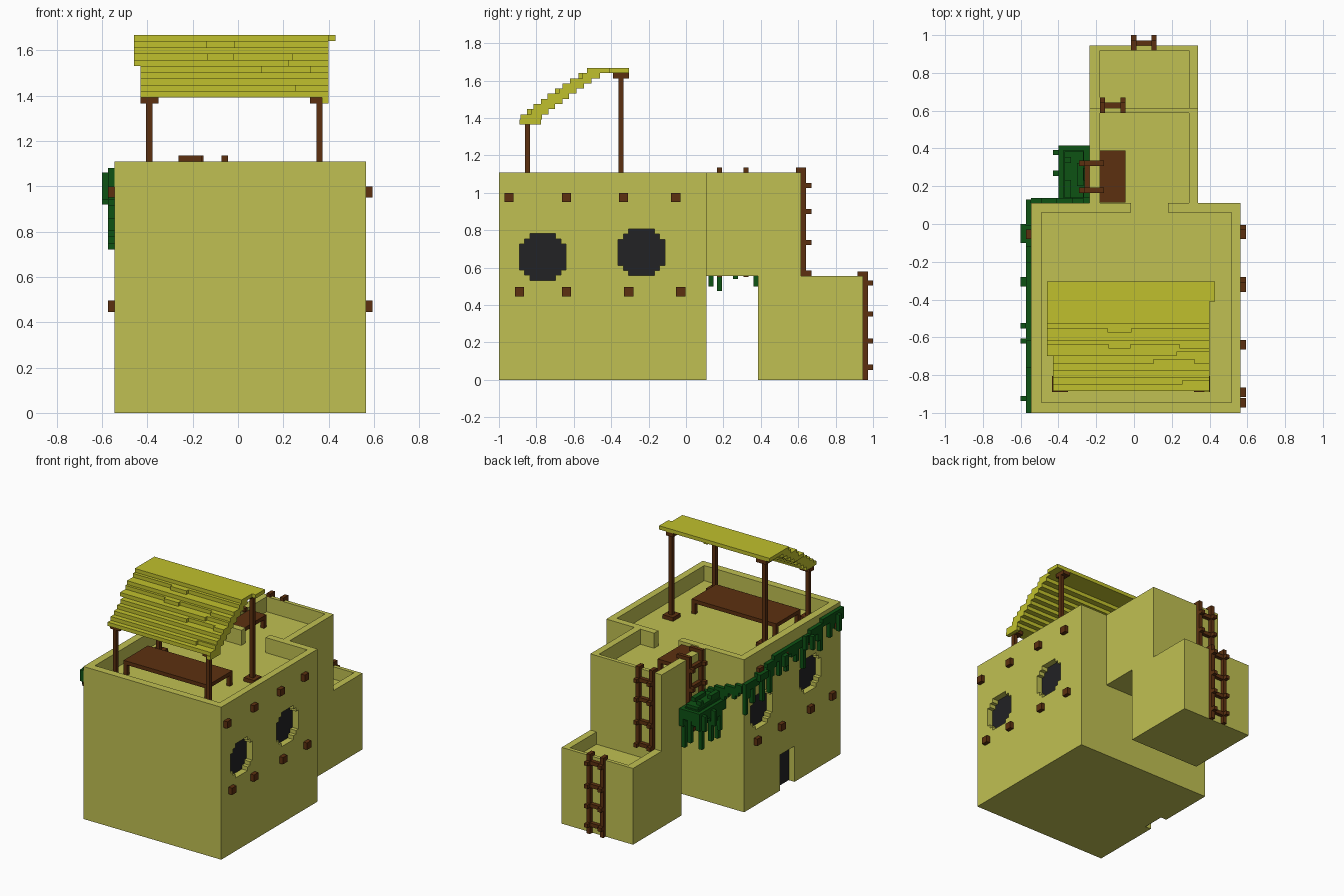
import bpy, bmesh, math, random
from mathutils import Vector

random.seed(4)
if "Cube" in bpy.data.objects:
    bpy.data.objects.remove(bpy.data.objects["Cube"], do_unlink=True)

V = 0.0277  # block unit


def material(name, rgb):
    m = bpy.data.materials.new(name)
    m.use_nodes = True
    m.diffuse_color = (*rgb, 1)
    b = m.node_tree.nodes["Principled BSDF"]
    b.inputs["Base Color"].default_value = (*rgb, 1)
    b.inputs["Roughness"].default_value = 0.9
    return m


SAND = material("sandstone", (0.527, 0.527, 0.084))
STRAW = material("straw", (0.527, 0.527, 0.026))
WOOD = material("dark wood", (0.107, 0.030, 0.005))
LEAF = material("ivy green", (0.004, 0.084, 0.007))
DARK = material("dark opening", (0.016, 0.016, 0.018))


def finish(name, bm, mat):
    bmesh.ops.recalc_face_normals(bm, faces=bm.faces)
    me = bpy.data.meshes.new(name)
    bm.to_mesh(me)
    bm.free()
    ob = bpy.data.objects.new(name, me)
    bpy.context.collection.objects.link(ob)
    if mat:
        me.materials.append(mat)
    return ob


def boxes(name, mat, items):
    """One object made of boxes given as (x0, x1, y0, y1, z0, z1)."""
    bm = bmesh.new()
    for x0, x1, y0, y1, z0, z1 in items:
        vs = bmesh.ops.create_cube(bm, size=1)["verts"]
        for v in vs:
            v.co = Vector(((x0 + x1) / 2 + v.co.x * (x1 - x0),
                           (y0 + y1) / 2 + v.co.y * (y1 - y0),
                           (z0 + z1) / 2 + v.co.z * (z1 - z0)))
    return finish(name, bm, mat)


def stepped_disc(name, mat, x0, x1, cy, cz):
    """Blocky round prism lying along x."""
    quarter = [(4.5, 2.5), (3.5, 2.5), (3.5, 3.5), (2.5, 3.5), (2.5, 4.5)]
    pts = []
    for k in range(4):
        c, s = round(math.cos(k * math.pi / 2)), round(math.sin(k * math.pi / 2))
        pts += [(cy + (a * c - b * s) * V, cz + (a * s + b * c) * V) for a, b in quarter]
    bm = bmesh.new()
    f = bm.faces.new([bm.verts.new((x0, y, z)) for y, z in pts])
    ext = bmesh.ops.extrude_face_region(bm, geom=[f])["geom"]
    bmesh.ops.translate(bm, vec=(x1 - x0, 0, 0),
                        verts=[g for g in ext if isinstance(g, bmesh.types.BMVert)])
    return finish(name, bm, mat)


def carve(ob, cutters):
    for c in cutters:
        c.hide_render = True
        m = ob.modifiers.new("carve", 'BOOLEAN')
        m.operation, m.solver, m.object = 'DIFFERENCE', 'EXACT', c
        with bpy.context.temp_override(object=ob, active_object=ob):
            bpy.ops.object.modifier_apply(modifier=m.name)
        bpy.data.objects.remove(c, do_unlink=True)


def cut_box(*b):
    return boxes("cutter", None, [b])


# Main building with sunken roof terrace, round windows and a doorway
X0, X1, Y1, TOP, FLOOR, DEEP = -0.545, 0.565, 0.11, 1.11, 1.0, 0.05
windows = [(1, -0.766, 0.657), (1, -0.238, 0.682), (-1, -0.09, 0.675), (-1, -0.65, 0.722)]
main = boxes("main_building", SAND, [(X0, X1, -1, Y1, 0, TOP)])
cutters = [cut_box(-0.49, 0.515, -0.945, 0.06, FLOOR, 1.3),
           cut_box(-0.015, 0.18, 0.03, 0.2, FLOOR, 1.3),
           cut_box(X0 - 0.1, X0 + DEEP, -0.47, -0.305, -0.1, 0.26)]
for side, y, z in windows:
    a, b = (X1 - DEEP, X1 + 0.1) if side > 0 else (X0 - 0.1, X0 + DEEP)
    cutters.append(stepped_disc("cutter", None, a, b, y, z))
carve(main, cutters)
for i, (side, y, z) in enumerate(windows):
    a = X1 - DEEP if side > 0 else X0 + DEEP
    stepped_disc(f"window_pane_{i + 1}", DARK, a - 0.004, a + 0.004, y, z)
boxes("door_panel", DARK, [(X0 + DEEP - 0.004, X0 + DEEP + 0.004, -0.47, -0.305, 0.001, 0.26)])

# Raised rear room and lower rear room
BX0, BX1 = -0.235, 0.34
upper = boxes("upper_rear_room", SAND, [(BX0, BX1, 0.11, 0.615, 0.555, TOP)])
carve(upper, [cut_box(-0.18, 0.29, 0.05, 0.587, FLOOR, 1.3)])
lower = boxes("lower_rear_room", SAND, [(BX0, BX1, 0.385, 0.945, 0, 0.555)])
carve(lower, [cut_box(-0.18, 0.29, 0.615, 0.918, 0.465, 0.7)])

# Beam ends poking through both side walls
beams = [(y, 0.975) for y in (-0.946, -0.639, -0.334, -0.055)]
beams += [(y, 0.471) for y in (-0.89, -0.639, -0.306, -0.029)]
h = 0.025
for nm, a, b in (("beam_ends_window_side", X1, 0.594), ("beam_ends_door_side", X0 - V, X0)):
    boxes(nm, WOOD, [(a, b, y - h, y + h, z - h, z + h) for y, z in beams])


# Ladders: u runs across the rails, n points away from the wall
def ladder(name, u0, u1, wall, z0, z1, rungs, place, hook):
    parts = []
    for u in (u0, u1 - V):
        parts.append((u, u + V, wall, wall + V, z0, z1))
        parts.append((u, u + V, wall - hook, wall, z1 - V, z1))
        parts += [(u, u + V, wall + V, wall + 2 * V, z - V / 2, z + V / 2) for z in rungs]
    parts += [(u0 + V, u1 - V, wall, wall + V, z - V / 2, z + V / 2) for z in rungs]
    boxes(name, WOOD, [place(*p) for p in parts])


def rear(*p):
    return p


def side_wall(u0, u1, n0, n1, z0, z1):
    return (-n1, -n0, u0, u1, z0, z1)


ladder("lower_ladder", -0.015, 0.12, 0.945, 0, 0.58, (0.068, 0.208, 0.352, 0.518), rear, V)
ladder("upper_ladder", -0.18, -0.045, 0.615, 0.555, 1.135, (0.57, 0.735, 0.9, 1.04), rear, V)
ladder("side_ladder", 0.165, 0.335, 0.235, 0.55, 1.135, (0.62, 0.76, 0.9, 1.04), side_wall, 0.075)


# Tables: a top on four legs
def table(name, x0, x1, y0, y1, z0, z1, leg):
    parts = [(x0, x1, y0, y1, z1 - V, z1)]
    for x in (x0, x1 - leg):
        for y in (y0, y1 - leg):
            parts.append((x, x + leg, y, y + leg, z0, z1 - V))
    boxes(name, WOOD, parts)


table("terrace_table", -0.39, 0.29, -0.76, -0.48, FLOOR, 1.105, V)
table("ladder_step", -0.18, -0.045, 0.115, 0.39, FLOOR, 1.09, V)

# Canopy posts with feet and caps
for nm, y, top, cy0, cy1 in (("front", -0.847, 1.392, -0.86, -0.806),
                             ("rear", -0.347, 1.64, -0.389, -0.305)):
    parts = []
    for x, a, b in ((-0.392, -0.43, -0.35), (0.36, 0.318, 0.374)):
        parts += [(x - V / 2, x + V / 2, y - V / 2, y + V / 2, FLOOR, top - V),
                  (a, b, cy0, cy1, top - V, top),
                  (x - 0.042, x + 0.042, y - 0.042, y + 0.042, FLOOR, FLOOR + V)]
    boxes(f"{nm}_canopy_posts", WOOD, parts)

# Thatched canopy: overlapping staggered rows stepping down to the front
rows = [(-0.46, 0.43, -0.41, -0.305, 1.64, 1.667), (-0.46, 0.40, -0.53, -0.41, 1.64, 1.667)]
fronts = [-0.89, -0.885, -0.85, -0.815, -0.775, -0.74, -0.70, -0.66, -0.62, -0.575]
for i, f in enumerate(fronts):
    z = 1.365 + i * 0.0275
    left, right = (-0.46 if i > 5 else -0.43), 0.40
    if i == 0:
        left = 0.37
    cuts = [left] + ([] if i == 0 else [random.uniform(-0.32, -0.1), random.uniform(-0.02, 0.15),
                                        random.uniform(0.2, 0.34)]) + [right]
    for a, b in zip(cuts, cuts[1:]):
        s = random.choice((0, 0, V * 0.8)) if i > 1 else 0
        rows.append((a, b, f + s, f + 0.115, z, z + 0.0275))
boxes("thatched_canopy", STRAW, rows)

# Ivy trailing along the door side wall, with hanging strands and leaf clumps
path = [(0.14, 0.90), (-0.05, 0.94), (-0.25, 1.0), (-0.5, 0.99), (-0.75, 1.04), (-1.0, 1.05)]


def height(y):
    for (a, za), (b, zb) in zip(path, path[1:]):
        if y >= b:
            return za + (zb - za) * (a - y) / (a - b)
    return path[-1][1]


vine = []
for i in range(41):
    y = 0.13 - i * V
    z = round(height(y) / V) * V
    y0, y1 = max(y - V, -1), y
    drop = random.choice((1, 1, 1, 2, 2, 3))
    if i % 7 in (0, 3):
        drop = random.randint(4, 7)
    vine.append((X0 - V, X0, y0, y1, z - drop * V, z + V))
for y, z, w, d in ((0.0, 0.97, 0.1, 0.05), (-0.28, 1.0, 0.05, 0.08), (-0.525, 1.05, V, 0.1),
                   (-0.605, 1.02, V, 0.1), (-0.91, 1.06, V, 0.12)):
    vine.append((X0 - 2 * V, X0 - V, y - w, y, z - d, z))
for i in range(11):
    x = X0 + i * V
    z = 0.90 - round(i * 0.35) * V
    vine.append((x, x + V, Y1, Y1 + V, z - random.choice((1, 2, 3)) * V, z + V))
boxes("wall_ivy", LEAF, vine)

# Hanging ivy bush beside the rear room
bush = [(-0.375, -0.265, 0.13, 0.39, 0.70, 0.80)]
for i in range(5):
    for j in range(10):
        x, y = -0.40 + i * 0.033, 0.11 + j * 0.0305
        edge = i in (0, 4) or j in (0, 9)
        top = (0.79 if edge else 0.82) + random.choice((0, 0, V))
        low = 0.72 - random.choice((0, V, 2 * V))
        bush.append((x, x + 0.033, y, y + 0.0305, low, top))
for x, y, z in ((-0.263, 0.165, 0.475), (-0.263, 0.36, 0.50), (-0.40, 0.36, 0.52),
                (-0.40, 0.25, 0.54), (-0.36, 0.12, 0.50), (-0.33, 0.387, 0.56), (-0.40, 0.15, 0.58)):
    bush.append((x, x + V, y, y + V, z, 0.72))
bush += [(-0.43, -0.40, y, y + V, 0.66, 0.77) for y in (0.255, 0.365)]
boxes("ivy_bush", LEAF, bush)
